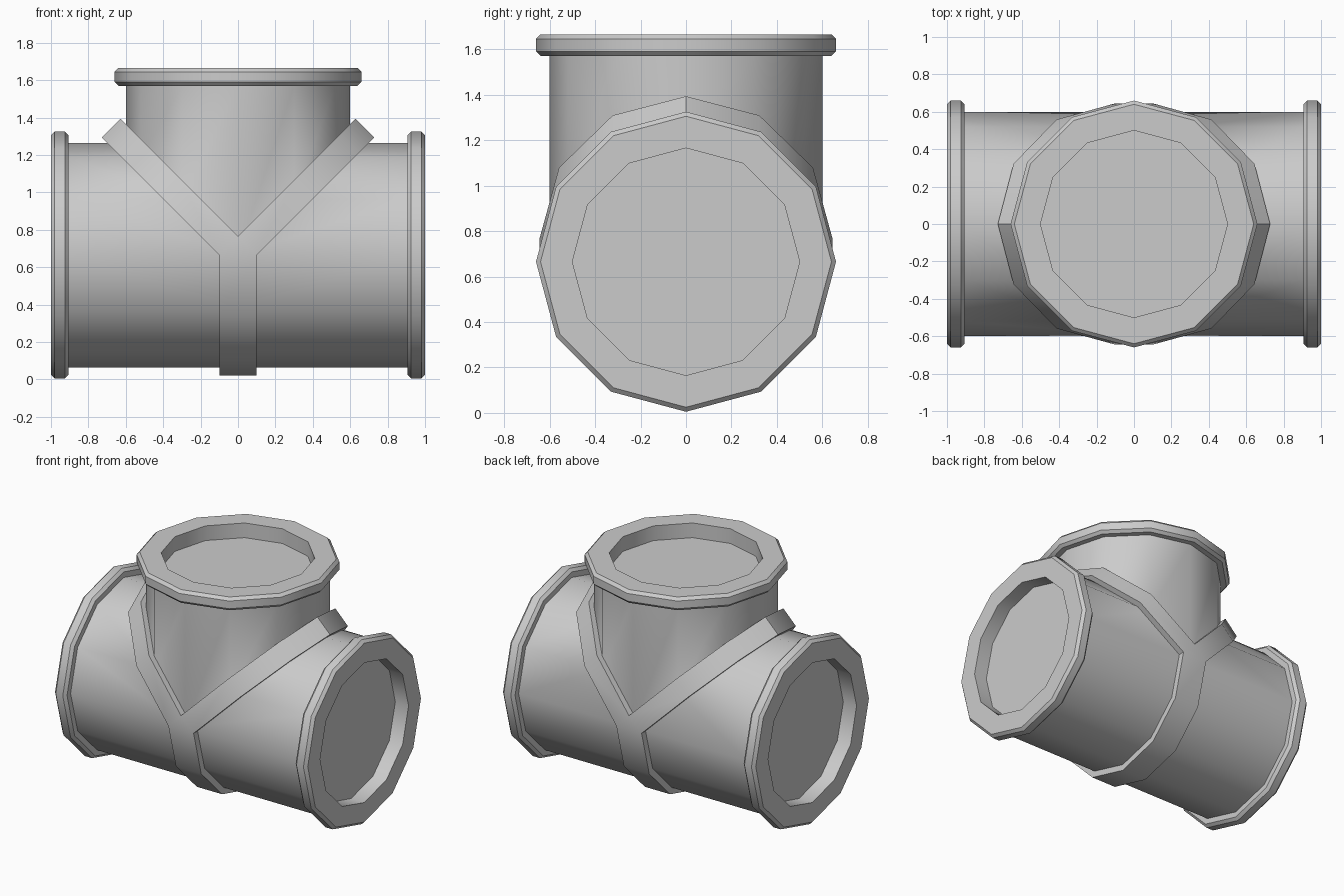
import bpy, bmesh
from math import sin, cos, pi, radians
from mathutils import Vector

if "Cube" in bpy.data.objects:
    bpy.data.objects.remove(bpy.data.objects["Cube"])

N = 12          # sides of every pipe
R = 0.60        # pipe radius
ZC = 0.665      # height of the main axis


def finish(bm, name):
    bmesh.ops.remove_doubles(bm, verts=bm.verts, dist=1e-4)
    bmesh.ops.recalc_face_normals(bm, faces=bm.faces)
    me = bpy.data.meshes.new(name)
    bm.to_mesh(me)
    bm.free()
    ob = bpy.data.objects.new(name, me)
    bpy.context.collection.objects.link(ob)
    bpy.ops.object.select_all(action='DESELECT')
    ob.select_set(True)
    bpy.context.view_layer.objects.active = ob
    bpy.ops.object.shade_smooth_by_angle(angle=radians(35))


def skin(bm, loops, closed=True):
    """Join successive point loops with quads; return the last loop."""
    rows = [[bm.verts.new(p) for p in loop] for loop in loops]
    n = len(rows[0])
    for a, b in zip(rows, rows[1:]):
        for i in range(n):
            j = (i + 1) % n
            bm.faces.new((a[i], a[j], b[j], b[i]))
    return rows[-1]


# Pipe with rim, radius and distance from the centre
RIM = [(R, 0.905), (0.64, 0.905), (0.66, 0.925), (0.66, 0.98),
       (0.64, 1.0), (0.50, 1.0), (0.50, 0.895)]


def port(bm, place, start):
    angles = [2 * pi * i / N for i in range(N)]
    loops = [[place(R * cos(t), R * sin(t), start(R * cos(t))) for t in angles]]
    loops += [[place(r * cos(t), r * sin(t), h) for t in angles] for r, h in RIM]
    bm.faces.new(skin(bm, loops))


# Tee body: three mitred ports welded together
bm = bmesh.new()
port(bm, lambda x, y, h: (x, y, ZC + h), abs)
for s in (1, -1):
    port(bm, lambda x, y, h: (s * h, y, ZC + x), lambda c: max(0, c))
finish(bm, "tee_body")

# Collar covering the seams: three half bands meeting at a triangle per side
RY, INNER = 0.645, 0.85
bm = bmesh.new()


def half_band(centre, reach, half_width):
    loops = []
    for i in range(N // 2 + 1):
        t = -pi / 2 + 2 * pi * i / N
        outer = centre + reach * cos(t) + Vector((0, RY * sin(t), 0))
        inner = centre + (outer - centre) * INNER
        loops.append([outer + half_width, outer - half_width,
                      inner - half_width, inner + half_width])
    skin(bm, loops)


half_band(Vector((0, 0, ZC)), Vector((0, 0, -RY)), Vector((0.1, 0, 0)))
for s in (1, -1):
    half_band(Vector((s * 0.05, 0, ZC + 0.05)), Vector((s * 0.628, 0, 0.628)),
              Vector((s * 0.05, 0, -0.05)))
for s in (1, -1):
    for k in (1, INNER):
        y = s * RY * k
        bm.faces.new([bm.verts.new(p) for p in
                      ((-0.1, y, ZC), (0.1, y, ZC), (0, y, ZC + 0.1))])
finish(bm, "seam_collar")
